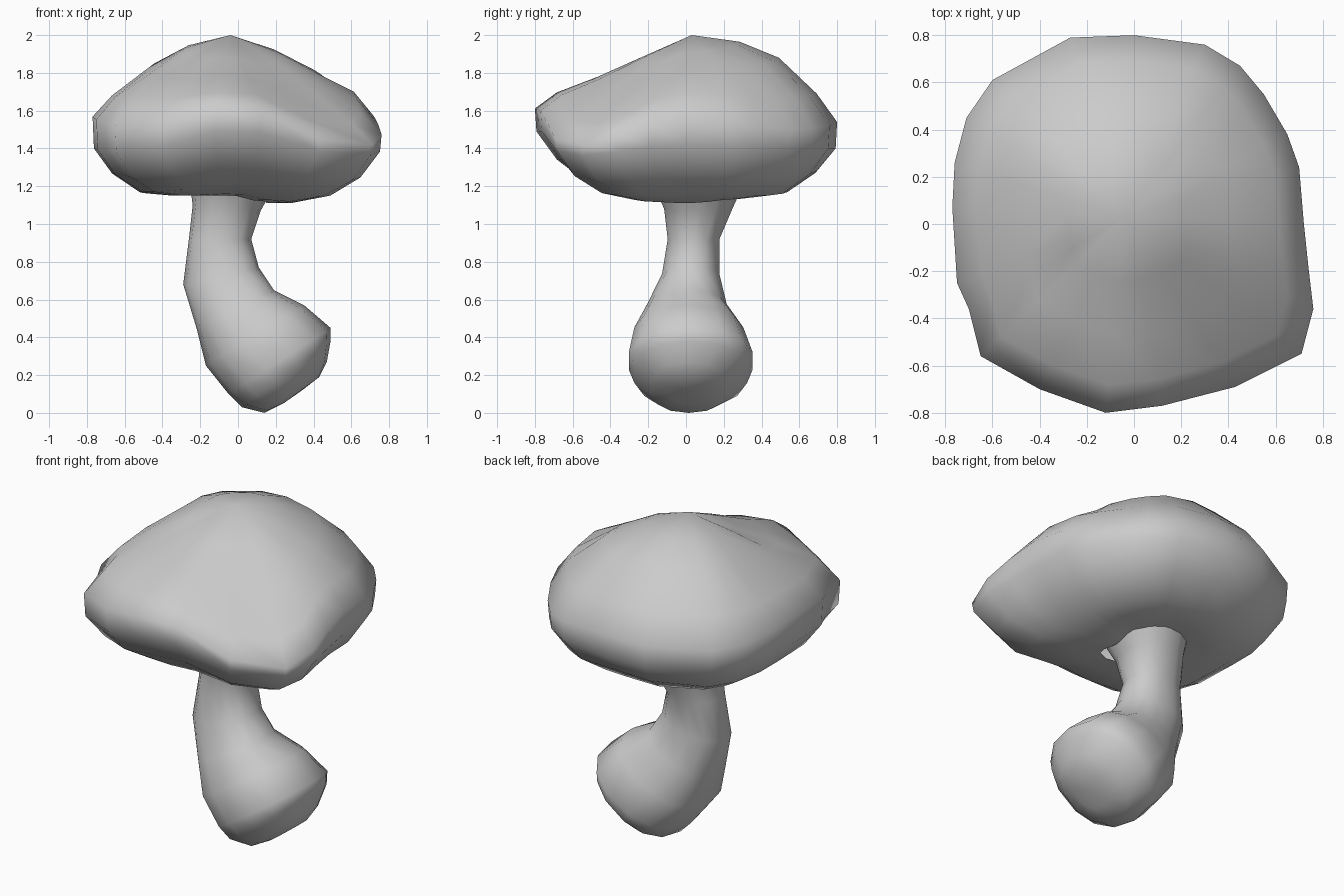
import bpy, bmesh, math
from mathutils import Vector


def loft(name, rings, start=None, end=None):
    """Skin a list of equal-length rings, optionally closing ends to a point."""
    bm = bmesh.new()
    rows = [[bm.verts.new(p) for p in ring] for ring in rings]
    n = len(rows[0])
    for a, b in zip(rows, rows[1:]):
        for i in range(n):
            j = (i + 1) % n
            bm.faces.new((a[i], a[j], b[j], b[i]))
    for tip, row in ((start, rows[0]), (end, rows[-1])):
        if tip:
            v = bm.verts.new(tip)
            for i in range(n):
                bm.faces.new((v, row[i], row[(i + 1) % n]))
    bmesh.ops.recalc_face_normals(bm, faces=bm.faces)
    mesh = bpy.data.meshes.new(name)
    bm.to_mesh(mesh)
    bm.free()
    for p in mesh.polygons:
        p.use_smooth = True
    obj = bpy.data.objects.new(name, mesh)
    bpy.context.collection.objects.link(obj)
    return obj


# Cap: irregular plan outline, with ring heights given in eight directions
outline = [(0.72, 0), (0.70, 0.24), (0.65, 0.38), (0.55, 0.55), (0.45, 0.67),
           (0.30, 0.76), (0, 0.80), (-0.27, 0.79), (-0.60, 0.61), (-0.71, 0.45),
           (-0.76, 0.26), (-0.77, 0.07), (-0.75, -0.25), (-0.70, -0.36),
           (-0.65, -0.56), (-0.40, -0.70), (-0.12, -0.80), (0.12, -0.77),
           (0.43, -0.69), (0.71, -0.55), (0.76, -0.36), (0.74, -0.19)]
# (fraction of outline, heights at E NE N NW W SW S SE)
levels = [
    (0.33, (1.91, 1.93, 1.965, 1.95, 1.93, 1.87, 1.88, 1.85)),
    (0.60, (1.80, 1.84, 1.88, 1.86, 1.81, 1.77, 1.78, 1.68)),
    (0.86, (1.70, 1.66, 1.69, 1.68, 1.68, 1.66, 1.70, 1.52)),
    (1.00, (1.57, 1.50, 1.54, 1.52, 1.57, 1.52, 1.62, 1.41)),
    (0.99, (1.42, 1.40, 1.40, 1.40, 1.40, 1.38, 1.50, 1.36)),
    (0.86, (1.27, 1.25, 1.28, 1.25, 1.27, 1.25, 1.35, 1.23)),
    (0.66, (1.15, 1.15, 1.17, 1.16, 1.17, 1.17, 1.22, 1.15)),
    (0.42, (1.11, 1.13, 1.16, 1.15, 1.15, 1.15, 1.16, 1.12)),
    (0.25, (1.11, 1.15, 1.17, 1.16, 1.15, 1.15, 1.15, 1.12)),
]


def height(zs, angle):
    t = (angle / (math.pi / 4)) % 8
    i = int(t) % 8
    w = (1 - math.cos(math.pi * (t - int(t)))) / 2
    return zs[i] * (1 - w) + zs[(i + 1) % 8] * w


apex = Vector((-0.04, 0.03))
cap_rings = []
for f, zs in levels:
    ring = []
    for p in outline:
        q = apex.lerp(Vector(p), f)
        ring.append((q.x, q.y, height(zs, math.atan2(p[1], p[0]))))
    cap_rings.append(ring)
loft("mushroom_cap", cap_rings, start=(apex.x, apex.y, 2.0))

# Stem: each section is left x,z / right x,z / near y, far y
sections = [
    (-0.25, 1.18, 0.17, 1.16, -0.16, 0.29),
    (-0.24, 1.10, 0.12, 1.07, -0.12, 0.25),
    (-0.26, 0.92, 0.07, 0.92, -0.10, 0.18),
    (-0.29, 0.68, 0.11, 0.77, -0.13, 0.18),
    (-0.22, 0.45, 0.19, 0.65, -0.21, 0.22),
    (-0.17, 0.25, 0.35, 0.57, -0.28, 0.31),
    (-0.05, 0.10, 0.49, 0.45, -0.31, 0.36),
    (0.02, 0.03, 0.49, 0.38, -0.28, 0.33),
    (0.14, 0.00, 0.47, 0.27, -0.19, 0.22),
    (0.24, 0.05, 0.43, 0.19, -0.10, 0.12),
]
SIDES = 14


def soft(v):
    return math.copysign(abs(v) ** 0.88, v)


stem_rings = []
for lx, lz, rx, rz, y0, y1 in sections:
    ring = []
    for k in range(SIDES):
        a = 2 * math.pi * k / SIDES
        t = (1 + soft(math.cos(a))) / 2
        y = (y0 + y1) / 2 + (y1 - y0) / 2 * soft(math.sin(a))
        ring.append((lx + (rx - lx) * t, y, lz + (rz - lz) * t))
    stem_rings.append(ring)
loft("mushroom_stem", stem_rings, end=(0.34, 0.01, 0.12))
